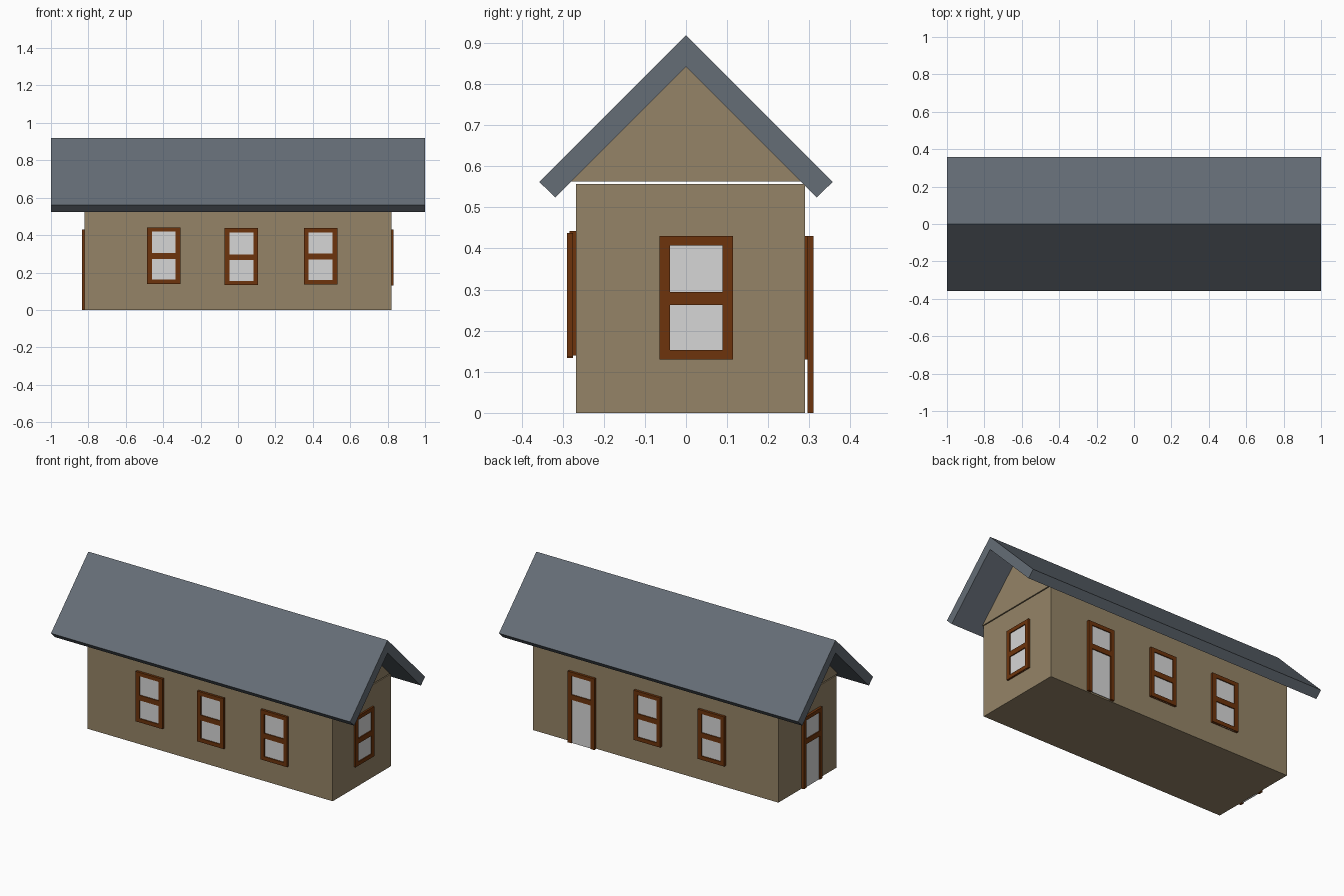
import bpy, bmesh
from mathutils import Matrix

if "Cube" in bpy.data.objects:
    bpy.data.objects.remove(bpy.data.objects["Cube"])


def material(name, rgb):
    """Flat colour given as 0-255 sRGB, stored linear."""
    m = bpy.data.materials.new(name)
    lin = [((c / 255 + 0.055) / 1.055) ** 2.4 if c > 10 else c / 255 / 12.92 for c in rgb]
    m.diffuse_color = (*lin, 1)
    m.use_nodes = True
    m.node_tree.nodes["Principled BSDF"].inputs["Base Color"].default_value = m.diffuse_color
    return m


WALL = material("tan_wall", (149, 132, 103))
ROOF = material("slate_roof", (101, 109, 118))
WOOD = material("brown_wood", (109, 52, 12))
GLASS = material("pale_glass", (214, 214, 214))


def finish(name, bm, mat, matrix=Matrix()):
    bmesh.ops.recalc_face_normals(bm, faces=bm.faces)
    me = bpy.data.meshes.new(name)
    bm.to_mesh(me)
    bm.free()
    me.materials.append(mat)
    ob = bpy.data.objects.new(name, me)
    ob.matrix_world = matrix
    bpy.context.collection.objects.link(ob)


def add_box(bm, x, y, z):
    mid = [(a + b) / 2 for a, b in (x, y, z)]
    size = [b - a for a, b in (x, y, z)]
    bmesh.ops.create_cube(bm, size=1, matrix=Matrix.Translation(mid) @ Matrix.Diagonal((*size, 1)))


def extrude_x(name, profile, half, mat):
    """Prism along x from a (y, z) outline."""
    bm = bmesh.new()
    f = bm.faces.new([bm.verts.new((-half, y, z)) for y, z in profile])
    r = bmesh.ops.extrude_face_region(bm, geom=[f])
    bmesh.ops.translate(bm, vec=(2 * half, 0, 0),
                        verts=[v for v in r["geom"] if isinstance(v, bmesh.types.BMVert)])
    finish(name, bm, mat)


# walls, gable block (a slim gap above the walls) and chevron roof
bm = bmesh.new()
add_box(bm, (-0.82, 0.82), (-0.267, 0.289), (0, 0.557))
finish("walls", bm, WALL)
extrude_x("gable", [(-0.279, 0.563), (0.279, 0.563), (0, 0.842)], 0.82, WALL)
extrude_x("roof", [(0, 0.919), (0.357, 0.562), (0.318, 0.524), (0, 0.842),
                   (-0.318, 0.524), (-0.357, 0.562)], 1.0, ROOF)

W, D, RAIL = 0.178, 0.015, 0.025   # frame width, depth, rail width


def opening(name, pos, turn, z0, z1, door=False):
    """Frame facing -y in its own space; back plane at y = 0."""
    m = Matrix.Translation(pos) @ Matrix.Rotation(turn * 1.5707963, 4, 'Z')
    h, inner = W / 2, W / 2 - RAIL
    bar = z0 + 0.133 if not door else 0.263
    bm = bmesh.new()
    for s in (-1, 1):                                   # side posts
        add_box(bm, sorted((s * inner, s * h)), (-D, 0), (z0, z1))
    rails = [(z1 - 0.023, z1), (bar, bar + 0.031)]
    if not door:
        rails.append((z0, z0 + 0.023))
    for r in rails:                                     # cross rails
        add_box(bm, (-inner, inner), (-D, 0), r)
    finish(name + "_frame", bm, WOOD, m)
    bm = bmesh.new()                                    # pane
    add_box(bm, (-inner, inner), (-D * 0.6, -D * 0.4), (z0, z1 - 0.02))
    finish(name + "_glass", bm, GLASS, m)


# front windows
opening("front_window_left", (-0.397, -0.268, 0), 0, 0.14, 0.442)
opening("front_window_middle", (0.018, -0.275, 0), 0, 0.133, 0.437)
opening("front_window_right", (0.442, -0.275, 0), 0, 0.137, 0.438)
# right end window and left end door
opening("right_window", (0.816, 0.025, 0), 1, 0.13, 0.43)
opening("left_door", (-0.82, -0.022, 0), 3, 0, 0.43, True)
# back windows and door
opening("back_window_left", (-0.38, 0.29, 0), 2, 0.13, 0.43)
opening("back_window_middle", (0.048, 0.29, 0), 2, 0.13, 0.43)
opening("back_door", (0.485, 0.295, 0), 2, 0, 0.43, True)
